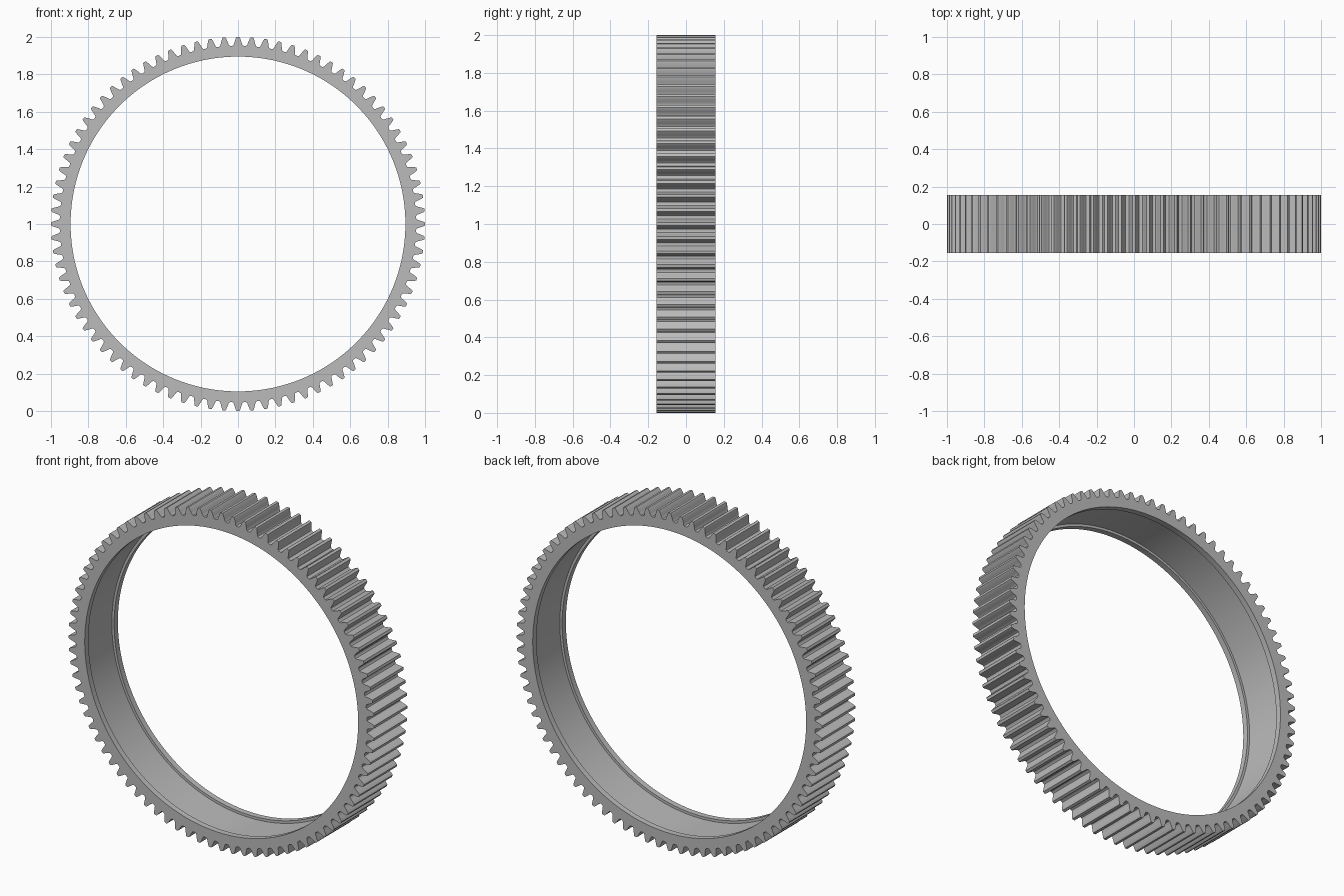
import bpy, bmesh
from math import sin, cos, pi, tau

cube = bpy.data.objects.get("Cube")
if cube:
    bpy.data.objects.remove(cube)

TEETH = 84
HALF = 0.155                      # half of the face width
ROOT, TIP, BORE, RECESS = 0.953, 1.0, 0.895, 0.91
LIP = 0.035                       # width of each retaining lip

# One tooth: fraction of the pitch (0 = tooth centre) and height from root to tip
half_tooth = [(0.10, 1.0), (0.135, 0.92), (0.20, 0.65), (0.26, 0.38),
              (0.31, 0.14), (0.37, 0.03), (0.45, 0.0)]
tooth = [(-f, h) for f, h in reversed(half_tooth)] + half_tooth
outline = [((i + f) * tau / TEETH, ROOT + (TIP - ROOT) * h)
           for i in range(TEETH) for f, h in tooth]

# Cross-section around the rim: (y, radius), None follows the toothed outline
section = [(-HALF, None), (HALF, None), (HALF, BORE), (HALF - LIP, BORE),
           (HALF - LIP, RECESS), (LIP - HALF, RECESS),
           (LIP - HALF, BORE), (-HALF, BORE)]

bm = bmesh.new()
rings = []
for y, radius in section:
    rings.append([bm.verts.new((sin(a) * (radius or r), y, 1 + cos(a) * (radius or r)))
                  for a, r in outline])
count = len(outline)
for k, ring in enumerate(rings):
    nxt = rings[(k + 1) % len(rings)]
    for i in range(count):
        j = (i + 1) % count
        bm.faces.new((ring[i], ring[j], nxt[j], nxt[i]))
bmesh.ops.recalc_face_normals(bm, faces=bm.faces)

mesh = bpy.data.meshes.new("ring_gear")
bm.to_mesh(mesh)
bm.free()
gear = bpy.data.objects.new("ring_gear", mesh)
bpy.context.collection.objects.link(gear)

# Plain grey metal
grey = bpy.data.materials.new("grey_metal")
grey.use_nodes = True
colour = (0.5, 0.5, 0.5, 1)
grey.diffuse_color = colour
grey.node_tree.nodes["Principled BSDF"].inputs["Base Color"].default_value = colour
mesh.materials.append(grey)

bpy.context.view_layer.objects.active = gear
gear.select_set(True)
bpy.ops.object.shade_smooth_by_angle(angle=pi / 7)
